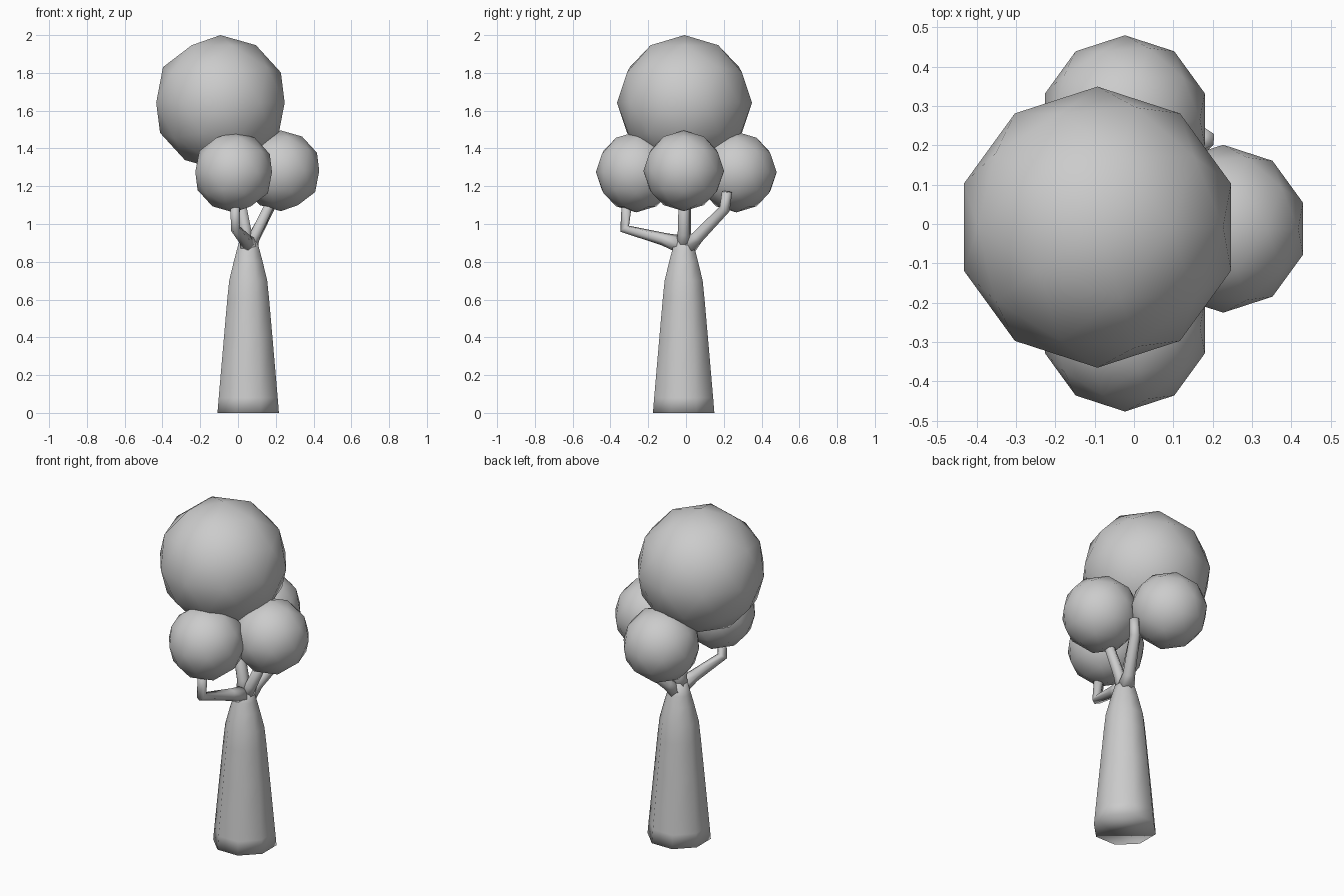
import bpy, bmesh, math
from mathutils import Vector

if "Cube" in bpy.data.objects:
    bpy.data.objects.remove(bpy.data.objects["Cube"])


def loft(name, path, sides):
    """Closed tube through (x, y, z, radius) points; rings follow the path."""
    bm = bmesh.new()
    pts = [Vector(p[:3]) for p in path]
    dirs = [(b - a).normalized() for a, b in zip(pts, pts[1:])]
    tangent = Vector((0, 0, 1))
    side = Vector((1, 0, 0))
    rings = []
    for i, p in enumerate(pts):
        t = (dirs[max(i - 1, 0)] + dirs[min(i, len(dirs) - 1)]).normalized()
        side = tangent.rotation_difference(t) @ side
        tangent = t
        up = t.cross(side)
        ring = []
        for k in range(sides):
            a = 2 * math.pi * (k + 0.5) / sides
            ring.append(bm.verts.new(p + path[i][3] * (side * math.cos(a) + up * math.sin(a))))
        rings.append(ring)
    for r0, r1 in zip(rings, rings[1:]):
        for k in range(sides):
            n = (k + 1) % sides
            bm.faces.new((r0[k], r0[n], r1[n], r1[k]))
    bm.faces.new(rings[0][::-1])
    bm.faces.new(rings[-1])
    for f in bm.faces:
        f.smooth = True
    mesh = bpy.data.meshes.new(name)
    bm.to_mesh(mesh)
    bm.free()
    obj = bpy.data.objects.new(name, mesh)
    bpy.context.collection.objects.link(obj)
    return obj


def foliage(name, centre, radius):
    bpy.ops.mesh.primitive_ico_sphere_add(subdivisions=2, radius=radius, location=centre)
    bpy.context.object.name = name
    bpy.ops.object.shade_smooth()


# Leaf balls
foliage("top_foliage", (-0.093, -0.008, 1.6425), 0.3575)
foliage("right_foliage", (0.227, -0.012, 1.2815), 0.2135)
foliage("back_foliage", (-0.023, 0.2665, 1.275), 0.2135)
foliage("front_foliage", (-0.023, -0.2635, 1.275), 0.2135)

# Tapered eight-sided trunk
cx, cy = 0.054, -0.0125
profile = [(0, 0.176), (0.08, 0.169), (0.4, 0.139), (0.6, 0.12), (0.7, 0.109),
           (0.8, 0.083), (0.86, 0.066), (0.93, 0.045)]
loft("trunk", [(cx, cy, z, r) for z, r in profile], 8)

# Branches reaching into the foliage
loft("front_branch", [(0.055, -0.02, 0.89, 0.05), (0.035, -0.12, 0.92, 0.034),
                      (-0.013, -0.325, 0.975, 0.028), (-0.016, -0.312, 1.12, 0.028)], 6)
loft("back_branch", [(0.06, 0.0, 0.87, 0.05), (0.085, 0.06, 0.93, 0.034),
                     (0.165, 0.205, 1.08, 0.029), (0.18, 0.217, 1.17, 0.027)], 6)
loft("right_branch", [(0.06, -0.012, 0.87, 0.045), (0.095, -0.012, 0.95, 0.032),
                      (0.19, -0.01, 1.15, 0.028)], 6)
loft("top_branch", [(0.05, -0.012, 0.88, 0.045), (0.04, -0.008, 0.97, 0.034),
                    (-0.03, 0.0, 1.33, 0.03)], 6)
